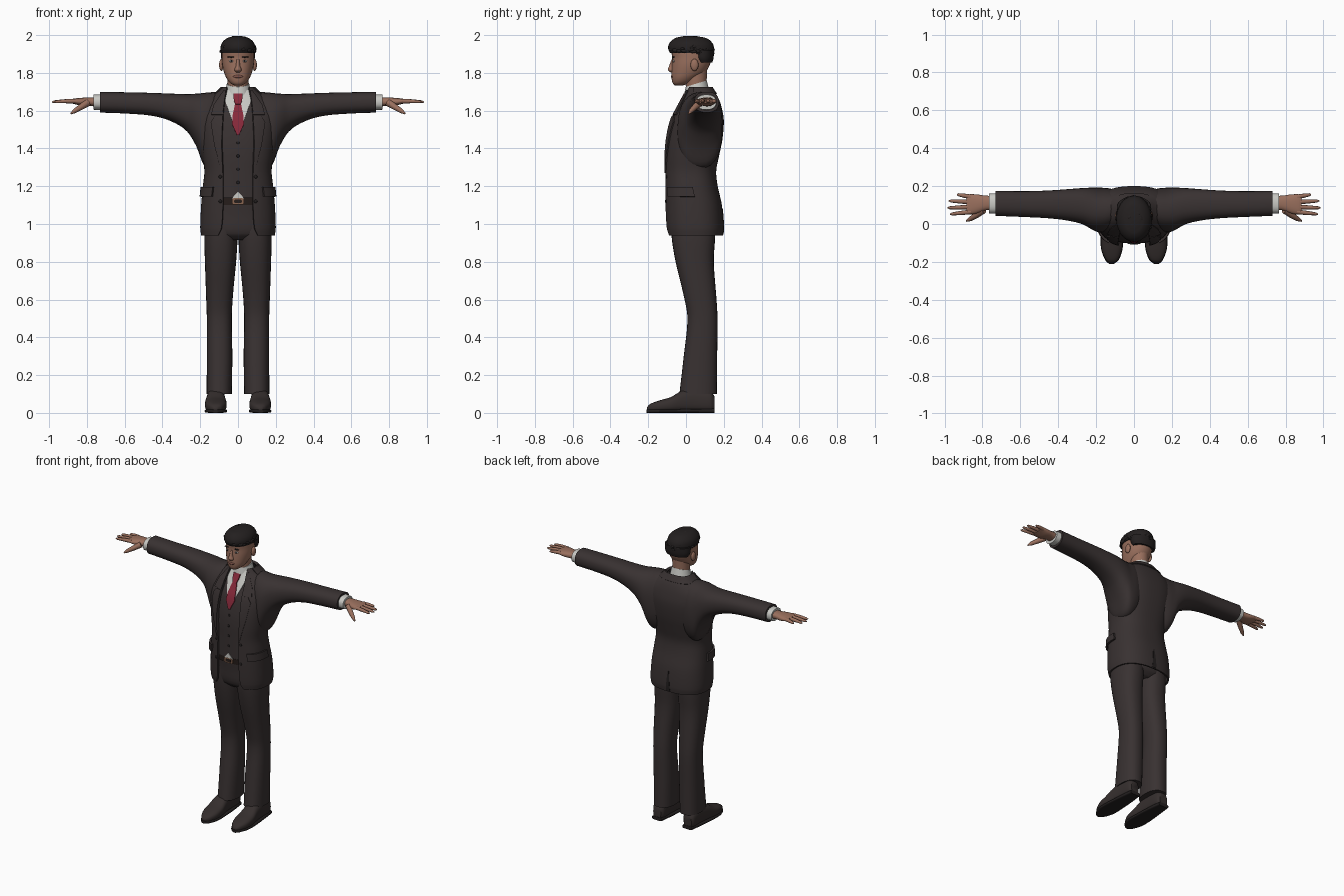
import bpy, bmesh, math, random
from mathutils import Matrix, Vector

random.seed(4)
cube = bpy.data.objects.get("Cube")
if cube:
    bpy.data.objects.remove(cube, do_unlink=True)


def material(name, r, g, b):
    m = bpy.data.materials.new(name)
    m.use_nodes = True
    m.diffuse_color = (r, g, b, 1)
    bsdf = next(n for n in m.node_tree.nodes if n.type == 'BSDF_PRINCIPLED')
    bsdf.inputs["Base Color"].default_value = (r, g, b, 1)
    bsdf.inputs["Roughness"].default_value = 0.8
    return m


SUIT = material("charcoal brown cloth", .04, .031, .031)
SHOE = material("dark shoe leather", .036, .028, .027)
HAIR = material("black hair", .017, .014, .014)
SKIN = material("tan skin", .32, .16, .11)
LIPS = material("lip brown", .22, .09, .07)
SHIRT = material("off white shirt", .58, .58, .55)
TIE = material("crimson tie", .24, .022, .042)
BELT = material("dark belt leather", .02, .013, .011)
BUCKLE = material("bronze buckle", .25, .13, .08)
parts = []


def finish(name, bm, mat, mirror=False, thick=0):
    mesh = bpy.data.meshes.new(name)
    bm.to_mesh(mesh)
    bm.free()
    mesh.materials.append(mat)
    ob = bpy.data.objects.new(name, mesh)
    bpy.context.collection.objects.link(ob)
    if mirror:
        ob.modifiers.new("Mirror", 'MIRROR').merge_threshold = .0005
    if thick:
        s = ob.modifiers.new("Thickness", 'SOLIDIFY')
        s.thickness, s.offset = thick, -1
    parts.append(ob)
    return ob


def interp(rows, p):
    """Smooth cubic blend through rows of (position, values...)."""
    p = min(max(p, rows[0][0]), rows[-1][0])
    i = next(k for k in range(len(rows) - 1) if p <= rows[k + 1][0])
    a, b = rows[i], rows[i + 1]
    lo, hi = rows[max(i - 1, 0)], rows[min(i + 2, len(rows) - 1)]
    h = b[0] - a[0]
    s = (p - a[0]) / h
    out = []
    for k in range(1, len(a)):
        m0 = (b[k] - lo[k]) / (b[0] - lo[0]) * h
        m1 = (hi[k] - a[k]) / (hi[0] - a[0]) * h
        d = b[k] - a[k]
        out.append(a[k] + s * m0 + s * s * (3 * d - 2 * m0 - m1) + s ** 3 * (m0 + m1 - 2 * d))
    return out


def spow(v, e):
    return math.copysign(abs(v) ** e, v)


def skin_rings(bm, rings):
    vs = [[bm.verts.new(p) for p in r] for r in rings]
    n = len(vs[0])
    for a, b in zip(vs, vs[1:]):
        for j in range(n):
            bm.faces.new((a[j], a[(j + 1) % n], b[(j + 1) % n], b[j]))
    bm.faces.new(vs[0])
    bm.faces.new(vs[-1])
    bmesh.ops.recalc_face_normals(bm, faces=bm.faces)


def loft(name, mat, axis, rows, e=1.0, mirror=False, tilt=0, n=28, steps=4):
    """Rows are (position, u0, u1, v0, v1) across the given axis."""
    rings = []
    for a, b in zip(rows, rows[1:]):
        rings += [a[0] + (b[0] - a[0]) * k / steps for k in range(steps)]
    rings.append(rows[-1][0])
    out = []
    for p in rings:
        u0, u1, v0, v1 = interp(rows, p)
        ring = []
        for j in range(n):
            t = math.tau * j / n
            c = [(u0 + u1) / 2 + (u1 - u0) / 2 * spow(math.sin(t), e),
                 (v0 + v1) / 2 + (v1 - v0) / 2 * spow(math.cos(t), e)]
            c.insert("xyz".index(axis), p)
            c[2] += tilt * (c[1] - .05)
            ring.append(c)
        out.append(ring)
    bm = bmesh.new()
    skin_rings(bm, out)
    return finish(name, bm, mat, mirror)


def ball(name, mat, loc, scale, mirror=False):
    bm = bmesh.new()
    m = Matrix.Translation(loc) @ Matrix.Diagonal((*scale, 1))
    bmesh.ops.create_uvsphere(bm, u_segments=16, v_segments=10, radius=1, matrix=m)
    return finish(name, bm, mat, mirror)


def finger(name, points, radii):
    d = (Vector(points[-1]) - Vector(points[0])).normalized()
    u = d.cross(Vector((0, 0, 1))).normalized()
    w = d.cross(u)
    ring = [math.tau * j / 10 for j in range(10)]
    bm = bmesh.new()
    skin_rings(bm, [[Vector(p) + r * (u * math.cos(t) + w * math.sin(t)) for t in ring]
                    for p, r in zip(points, radii)])
    finish(name, bm, SKIN, True)


# Jacket shell: height, half width, front, back, half opening
E = .8
COAT = [(.94, .195, -.103, .196, .105), (.98, .2, -.11, .2, .088), (1.1, .195, -.115, .19, .08),
        (1.2, .186, -.115, .168, .08), (1.28, .178, -.115, .16, .08), (1.36, .188, -.115, .175, .083),
        (1.45, .2, -.107, .193, .085), (1.55, .21, -.083, .2, .08), (1.62, .2, -.047, .188, .075),
        (1.67, .15, -.02, .17, .068), (1.7, .11, -.005, .15, .062), (1.725, .084, .004, .134, .06)]


def coat_point(t, z, off):
    a, f, b, _ = interp(COAT, z)
    return ((a + off) * spow(math.sin(t), E),
            (f + b) / 2 - ((b - f) / 2 + off) * spow(math.cos(t), E), z)


def angle_at(x, z):
    return math.asin(min(1, x / interp(COAT, z)[0]) ** (1 / E))


def patch(name, mat, rows, off, thick, n=6, steps=5, to_t=angle_at):
    """Panel lying on the coat shape; rows run upward as (z, inner, outer)."""
    bm = bmesh.new()
    grid = []
    for k in range((len(rows) - 1) * steps + 1):
        i = min(k // steps, len(rows) - 2)
        s = k / steps - i
        z, x0, x1 = [p + (q - p) * s for p, q in zip(rows[i], rows[i + 1])]
        t0, t1 = to_t(x0, z), to_t(x1, z)
        grid.append([bm.verts.new(coat_point(t0 + (t1 - t0) * j / n, z, off)) for j in range(n + 1)])
    for a, b in zip(grid, grid[1:]):
        for j in range(n):
            bm.faces.new((a[j], a[j + 1], b[j + 1], b[j]))
    return finish(name, bm, mat, True, thick)


raw = lambda t, z: t
patch("jacket", SUIT, [(r[0], 0, math.pi) for r in COAT], 0, .011, 28, 4,
      lambda t, z: t if t else angle_at(interp(COAT, z)[3], z))
patch("waistcoat", SUIT, [(1.14, 0, math.pi), (1.69, 0, math.pi)], -.013, .004, 28, 24, raw)
patch("shirt_front", SHIRT, [(1.475, 0, .003), (1.6, 0, .052), (1.66, 0, .074), (1.71, 0, .066)], -.009, .004)
patch("shirt_notch", SHIRT, [(1.135, 0, .035), (1.17, 0, .002)], -.01, .004)
patch("tie_blade", TIE, [(1.472, 0, .006), (1.53, 0, .032), (1.58, 0, .028), (1.645, 0, .014)], -.002, .007)
patch("tie_knot", TIE, [(1.635, 0, .014), (1.66, 0, .022), (1.69, 0, .024)], .003, .009)
patch("lapel", SUIT, [(1.27, .078, .084), (1.42, .084, .122), (1.54, .08, .14), (1.575, .078, .118)], .007, .008)
patch("collar_fold", SUIT, [(1.58, .078, .138), (1.63, .073, .125), (1.685, .064, .088), (1.71, .06, .07)],
      .007, .008)
patch("back_collar", SUIT, [(1.69, 1.3, math.pi), (1.725, 1.2, math.pi)], .007, .008, 14, 4, raw)
patch("pocket_flap", SUIT, [(1.145, .68, 1.62), (1.195, .66, 1.6)], .012, .012, 12, 4, raw)
patch("back_vent", HAIR, [(.945, 3.1, math.pi), (1.08, 3.135, math.pi)], .002, .003, 2, 6, raw)

# Sleeves, cuffs and hands
loft("sleeve", SUIT, "x", [(.06, .02, .17, 1.36, 1.695), (.13, -.035, .188, 1.3, 1.698),
                           (.18, -.045, .192, 1.31, 1.694), (.22, -.03, .192, 1.41, 1.69),
                           (.27, -.002, .19, 1.49, 1.688), (.35, .018, .184, 1.542, 1.69),
                           (.45, .03, .177, 1.572, 1.694), (.58, .037, .173, 1.584, 1.697),
                           (.73, .043, .175, 1.59, 1.7)], .85, True)
loft("shirt_cuff", SHIRT, "x", [(.7, .055, .163, 1.603, 1.688), (.766, .055, .16, 1.605, 1.685)], .85, True)
loft("palm", SKIN, "x", [(.74, .075, .148, 1.62, 1.672), (.785, .072, .15, 1.625, 1.67),
                         (.83, .056, .156, 1.626, 1.668), (.87, .05, .157, 1.636, 1.664),
                         (.885, .056, .152, 1.64, 1.66)], .85, True)
for label, y0, x1, y1 in (("index", .064, .972, .052), ("middle", .09, .985, .085),
                          ("ring", .116, .978, .122), ("little", .143, .935, .156)):
    tip = [(.86 + (x1 - .86) * s, y0 + (y1 - y0) * s, 1.651 - .005 * s * s) for s in (0, .5, .9, 1)]
    finger(label + "_finger", tip, (.0125, .011, .008, .003))
finger("thumb", [(.795, .075, 1.643), (.83, .048, 1.62), (.865, .026, 1.598), (.885, .015, 1.584)],
       (.02, .016, .012, .004))

# Trousers and belt
loft("trouser_leg", SUIT, "z", [(.1, .033, .166, -.035, .163), (.3, .03, .165, -.012, .165),
                                (.5, .033, .165, .008, .167), (.62, .027, .169, -.012, .16),
                                (.8, .01, .175, -.055, .147), (.93, .002, .178, -.076, .154),
                                (1.05, .001, .17, -.08, .154)], .85, True)
loft("hips", SUIT, "z", [(.915, -.11, .11, -.045, .12), (.95, -.17, .17, -.078, .152),
                         (1.05, -.17, .17, -.087, .155), (1.15, -.16, .16, -.095, .14)], .8)
loft("belt", BELT, "z", [(1.1, -.167, .167, -.097, .148), (1.138, -.165, .165, -.1, .146)], .8)
loft("belt_buckle", BUCKLE, "y", [(-.106, -.032, .032, 1.103, 1.137), (-.096, -.032, .032, 1.103, 1.137)], .35)
loft("buckle_opening", BELT, "y", [(-.108, -.02, .02, 1.111, 1.129), (-.1, -.02, .02, 1.111, 1.129)], .35)

# Buttons
for i, z in enumerate((1.22, 1.29, 1.36, 1.43)):
    ball(f"waistcoat_button_{i + 1}", HAIR, coat_point(0, z, -.012), (.008, .004, .008))
for i, z in enumerate((1.12, 1.25)):
    ball(f"jacket_button_{i + 1}", HAIR, coat_point(angle_at(.093, z), z, .001), (.009, .005, .009), True)

# Shoes
loft("shoe", SHOE, "y", [(-.207, .108, .13, .012, .03), (-.19, .085, .148, .006, .047),
                         (-.14, .064, .17, .004, .066), (-.08, .06, .175, .004, .084),
                         (-.02, .067, .168, .004, .118), (.05, .07, .162, .004, .13),
                         (.13, .074, .158, .004, .115), (.15, .088, .146, .01, .09)], .75, True)
loft("shoe_sole", HAIR, "y", [(-.21, .105, .133, 0, .018), (-.19, .081, .152, 0, .02),
                              (-.13, .06, .174, 0, .02), (-.05, .06, .175, 0, .02),
                              (.05, .066, .166, 0, .022), (.152, .078, .154, 0, .024)], .5, True)

# Neck and head
loft("shirt_collar", SHIRT, "z", [(1.69, -.07, .07, -.012, .122), (1.742, -.059, .059, -.002, .11)], 1, False, .3)
loft("neck", SKIN, "z", [(1.68, -.054, .054, .004, .106), (1.82, -.056, .056, -.01, .112)])
loft("head", SKIN, "z", [(1.733, -.018, .018, -.058, -.02), (1.745, -.04, .04, -.07, .02),
                         (1.77, -.06, .06, -.076, .06), (1.8, -.073, .073, -.077, .1),
                         (1.84, -.083, .083, -.075, .125), (1.88, -.086, .086, -.073, .136),
                         (1.92, -.085, .085, -.076, .14), (1.955, -.07, .07, -.055, .12),
                         (1.975, -.045, .045, -.025, .09)], .95)
loft("nose", SKIN, "z", [(1.803, -.012, .012, -.082, -.06), (1.815, -.019, .019, -.096, -.055),
                         (1.835, -.012, .012, -.09, -.055), (1.872, -.008, .008, -.076, -.055)])
ball("ear", SKIN, (.088, .045, 1.842), (.012, .021, .032), True)
ball("eye", SHIRT, (.034, -.0645, 1.862), (.014, .006, .006), True)
ball("iris", HAIR, (.034, -.069, 1.862), (.006, .003, .0055), True)
ball("eyebrow", HAIR, (.036, -.067, 1.884), (.02, .006, .004), True)
ball("mouth", LIPS, (0, -.0735, 1.781), (.026, .007, .008))

# Hair cap, cropped back and loose locks
loft("hair_cap", HAIR, "z", [(1.905, -.09, .09, -.084, .147), (1.93, -.093, .093, -.095, .149),
                             (1.96, -.084, .084, -.086, .138), (1.985, -.056, .056, -.055, .105),
                             (1.994, -.025, .025, -.015, .06)])
loft("hair_back", HAIR, "z", [(1.855, -.08, .08, .05, .139), (1.88, -.09, .09, .035, .146),
                              (1.92, -.09, .09, .03, .148)])
bm = bmesh.new()
for i in range(110):
    t = random.uniform(0, math.tau)
    c, s = math.cos(t), math.sin(t)
    lift = random.uniform(-.08 - .4 * max(0, s), .97)
    r = math.sqrt(1 - lift * lift)
    at = Vector((.084 * r * c, .027 + .112 * r * s, 1.917 + .07 * lift))
    turn = Matrix.Rotation(t + random.uniform(-.6, .6), 4, 'Z')
    size = Matrix.Diagonal((.012, random.uniform(.014, .026), random.uniform(.008, .013), 1))
    bmesh.ops.create_icosphere(bm, subdivisions=2, radius=1, matrix=Matrix.Translation(at) @ turn @ size)
finish("hair_locks", bm, HAIR)

# Bake modifiers and shade smooth with crisp edges
bpy.ops.object.select_all(action='DESELECT')
for ob in parts:
    ob.select_set(True)
bpy.context.view_layer.objects.active = parts[0]
bpy.ops.object.convert(target='MESH')
bpy.ops.object.shade_smooth_by_angle(angle=math.radians(45))
